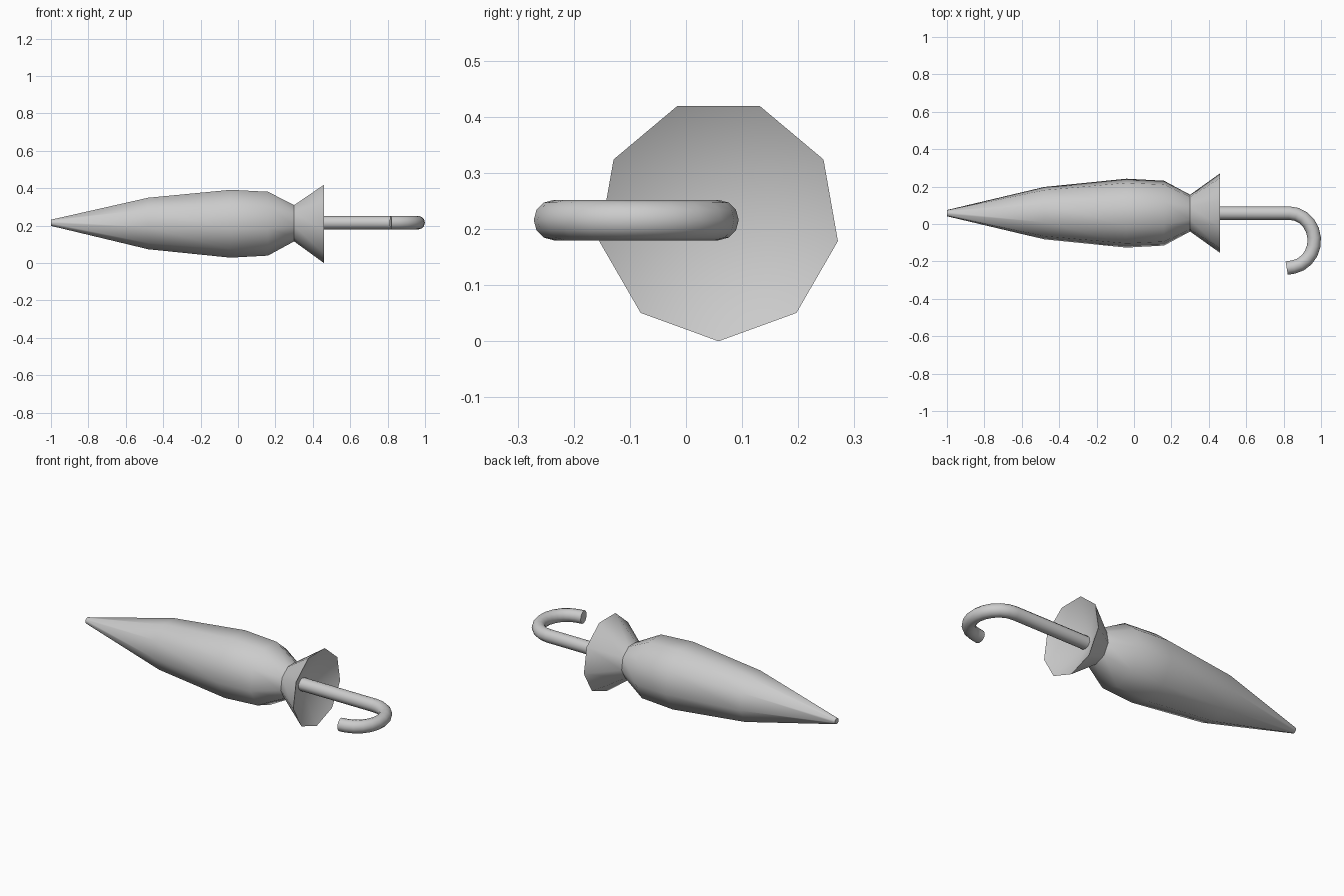
import bpy, bmesh, math
from mathutils import Vector

if "Cube" in bpy.data.objects:
    bpy.data.objects.remove(bpy.data.objects["Cube"])

AXIS_Y, AXIS_Z = 0.058, 0.216


def loft(name, path, radii, tangents, sides, phase, smooth_angle):
    """Skin rings of the given radii along a path lying in a horizontal plane."""
    bm = bmesh.new()
    up = Vector((0, 0, 1))
    rings = []
    for p, r, t in zip(path, radii, tangents):
        p = Vector(p)
        if r == 0:
            rings.append([bm.verts.new(p)])
            continue
        side = up.cross(t).normalized()
        ring = []
        for i in range(sides):
            a = math.radians(phase) + 2 * math.pi * i / sides
            ring.append(bm.verts.new(p + r * (math.cos(a) * side + math.sin(a) * up)))
        rings.append(ring)
    for a, b in zip(rings, rings[1:]):
        for i in range(sides):
            j = (i + 1) % sides
            if len(b) == 1:
                bm.faces.new((a[i], a[j], b[0]))
            else:
                bm.faces.new((a[i], a[j], b[j], b[i]))
    for ring in (rings[0], rings[-1]):
        if len(ring) > 2:
            bm.faces.new(ring)
    bmesh.ops.recalc_face_normals(bm, faces=bm.faces)
    mesh = bpy.data.meshes.new(name)
    bm.to_mesh(mesh)
    bm.free()
    obj = bpy.data.objects.new(name, mesh)
    bpy.context.collection.objects.link(obj)
    bpy.ops.object.select_all(action='DESELECT')
    obj.select_set(True)
    bpy.context.view_layer.objects.active = obj
    bpy.ops.object.shade_smooth_by_angle(angle=math.radians(smooth_angle))
    return obj


# Folded canopy: nine-sided body, pinched neck, flared rim, hollow inside
profile = [(-1.0, 0.017), (-0.48, 0.142), (-0.04, 0.187), (0.16, 0.176),
           (0.30, 0.10), (0.46, 0.216), (0.35, 0.0)]
loft("canopy",
     [(x, AXIS_Y, AXIS_Z) for x, r in profile],
     [r for x, r in profile],
     [Vector((1, 0, 0))] * len(profile),
     9, -90, 50)

# Shaft and hooked handle: straight run, arc, short straight end
path = [Vector((0.34, AXIS_Y, AXIS_Z))]
for k in range(11):
    a = math.radians(90 - 17 * k)
    path.append(Vector((0.83 + 0.134 * math.cos(a), -0.087 + 0.145 * math.sin(a), AXIS_Z)))
path.append(path[-1] + Vector((-0.037, -0.006, 0)))
tangents = []
for i in range(len(path)):
    before = (path[i] - path[i - 1]).normalized() if i > 0 else Vector()
    after = (path[i + 1] - path[i]).normalized() if i < len(path) - 1 else Vector()
    tangents.append((before + after).normalized())
loft("handle", path, [0.036] * len(path), tangents, 12, 0, 50)
